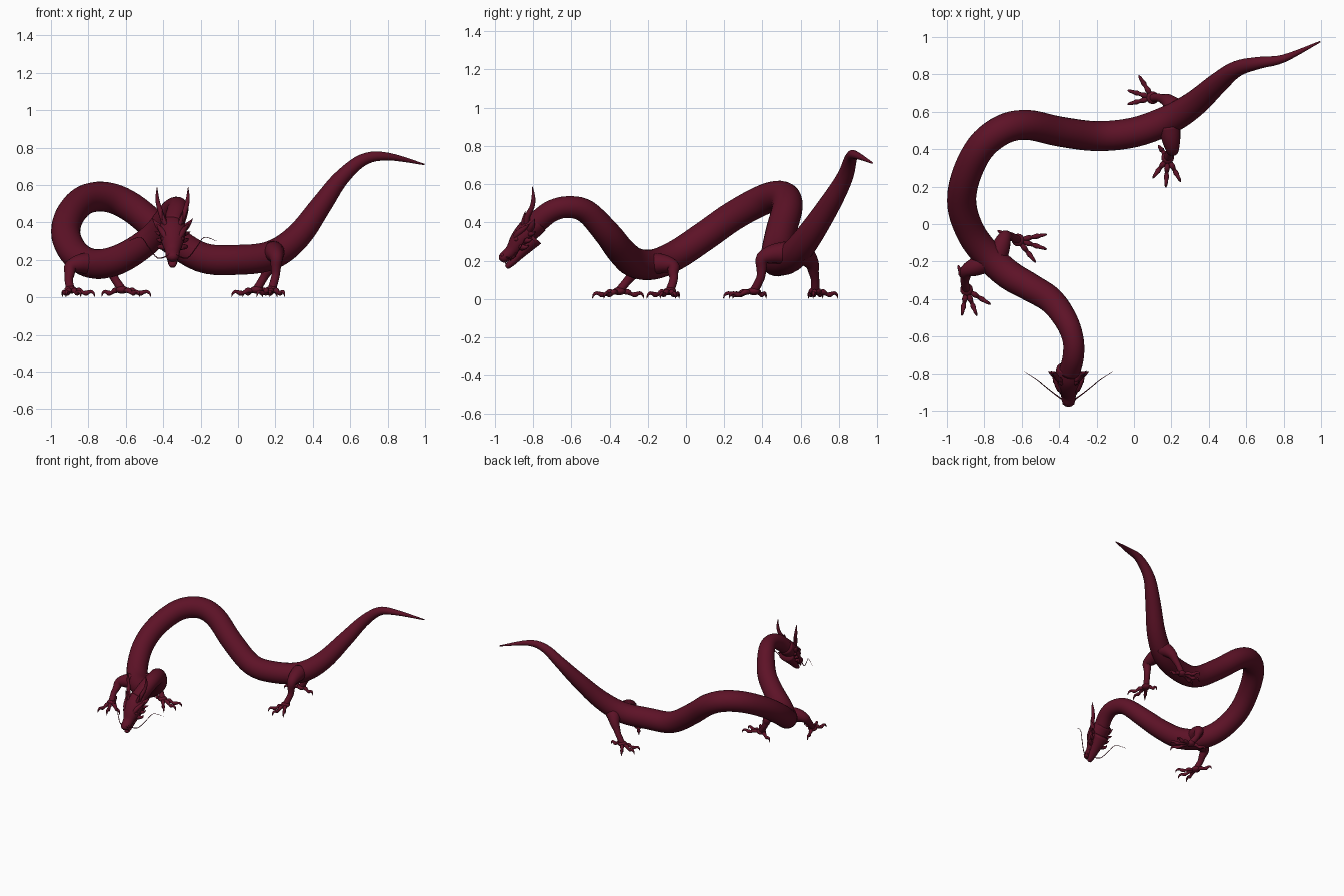
import bpy, bmesh, math
from mathutils import Vector

if "Cube" in bpy.data.objects:
    bpy.data.objects.remove(bpy.data.objects["Cube"], do_unlink=True)

skin = bpy.data.materials.new("dark_maroon_skin")
skin.use_nodes = True
maroon = (0.11, 0.006, 0.02, 1)
skin.diffuse_color = maroon
skin.node_tree.nodes["Principled BSDF"].inputs["Base Color"].default_value = maroon


def finish(name, bm):
    """Turn a bmesh into a smooth, coloured object."""
    bmesh.ops.recalc_face_normals(bm, faces=bm.faces)
    mesh = bpy.data.meshes.new(name)
    bm.to_mesh(mesh)
    bm.free()
    obj = bpy.data.objects.new(name, mesh)
    bpy.context.collection.objects.link(obj)
    mesh.materials.append(skin)
    for polygon in mesh.polygons:
        polygon.use_smooth = True
    return obj


def smooth_path(points, steps):
    """Catmull-Rom samples through points of (x, y, z, radius)."""
    knots = [Vector(p) for p in points]
    knots = [knots[0]] + knots + [knots[-1]]
    samples = []
    for a, b, c, d in zip(knots, knots[1:], knots[2:], knots[3:]):
        for i in range(steps):
            t = i / steps
            samples.append(0.5 * (2 * b + (c - a) * t + (2 * a - 5 * b + 4 * c - d) * t * t
                                  + (3 * b - a - 3 * c + d) * t ** 3))
    return samples + [knots[-1]]


def tube(name, points, sides=12, steps=4, widen=1.0):
    """Sweep a round section with changing radius along a smooth path."""
    samples = smooth_path(points, steps)
    centres = [s.to_3d() for s in samples]
    bm = bmesh.new()
    rings, side = [], None
    for i, centre in enumerate(centres):
        tangent = (centres[min(i + 1, len(centres) - 1)] - centres[max(i - 1, 0)]).normalized()
        if side is None:
            side = tangent.cross(Vector((0, 0, 1)))
            if side.length < 0.1:
                side = Vector((1, 0, 0))
        side = (side - tangent * side.dot(tangent)).normalized()
        normal = tangent.cross(side)
        radius = max(samples[i].w, 0.0008)
        ring = []
        for k in range(sides):
            angle = math.tau * k / sides
            offset = side * math.cos(angle) * widen + normal * math.sin(angle)
            ring.append(bm.verts.new(centre + offset * radius))
        rings.append(ring)
    for lower, upper in zip(rings, rings[1:]):
        for k in range(sides):
            n = (k + 1) % sides
            bm.faces.new((lower[k], lower[n], upper[n], upper[k]))
    bm.faces.new(rings[0])
    bm.faces.new(rings[-1])
    return finish(name, bm)


def ball(name, centre, size):
    bm = bmesh.new()
    bmesh.ops.create_uvsphere(bm, u_segments=16, v_segments=10, radius=1)
    for vert in bm.verts:
        vert.co = Vector(centre) + vert.co * Vector(size)
    return finish(name, bm)


# Body, from the neck to the tip of the tail
tube("body", [
    (-.345, -.79, .39, .057), (-.325, -.71, .455, .057), (-.325, -.62, .48, .057),
    (-.36, -.52, .455, .062), (-.44, -.41, .34, .07), (-.55, -.34, .25, .075),
    (-.67, -.27, .19, .079), (-.78, -.17, .18, .079), (-.87, -.05, .23, .078),
    (-.92, .1, .33, .078), (-.9, .25, .435, .078), (-.82, .41, .52, .079),
    (-.7, .505, .535, .08), (-.57, .53, .48, .08), (-.4, .495, .345, .08),
    (-.2, .47, .215, .08), (0, .49, .2, .08), (.18, .555, .225, .078),
    (.32, .64, .325, .07), (.45, .755, .5, .056), (.55, .83, .635, .043),
    (.67, .862, .735, .032), (.8, .885, .752, .021), (.995, .975, .71, .004),
], sides=24, steps=5)

# Head: skull with snout, and the lower jaw
HX = -.35
tube("skull_and_snout", [
    (HX, -.765, .4, .053), (HX, -.82, .36, .06), (HX, -.87, .305, .052),
    (HX, -.91, .252, .035), (HX, -.945, .222, .03), (HX, -.965, .208, .022),
    (HX, -.973, .202, .006)], sides=20, widen=1.2)
tube("lower_jaw", [
    (HX, -.79, .32, .045), (HX, -.87, .235, .027), (HX, -.91, .192, .02),
    (HX, -.935, .168, .013), (HX, -.94, .163, .004)], sides=16, widen=1.35)
ball("nose", (HX, -.955, .225), (.03, .016, .016))

# Paired head parts
for s, label in ((-1, "right"), (1, "left")):
    def at(dx, y, z, r):
        return (HX + s * dx, y, z, r)

    tube(label + "_horn", [
        at(.035, -.835, .38, .018), at(.055, -.83, .43, .015), at(.072, -.805, .48, .013),
        at(.082, -.798, .53, .01), at(.083, -.803, .588, .001)])
    tube(label + "_short_horn", [
        at(.03, -.85, .37, .014), at(.045, -.85, .41, .01), at(.055, -.84, .46, .001)])
    tube(label + "_brow", [
        at(.02, -.905, .29, .006), at(.045, -.885, .335, .016), at(.065, -.85, .365, .013),
        at(.085, -.82, .39, .002)])
    tube(label + "_ear", [
        at(.05, -.82, .36, .022), at(.08, -.805, .385, .015), at(.108, -.79, .42, .001)])
    for i in range(3):
        drop = i * .035
        tube(label + "_cheek_spike_" + str(i), [
            at(.045, -.825 - drop / 2, .34 - drop, .018),
            at(.073, -.805 - drop / 2, .34 - drop, .011),
            at(.095 - drop / 3, -.785 - drop / 2, .35 - drop, .001)], sides=8)
    tube(label + "_whisker", [
        at(.025, -.945, .222, .004), at(.08, -.905, .21, .003), at(.13, -.865, .27, .0025),
        at(.17, -.832, .32, .002), at(.235, -.79, .3, .001)], sides=6)
    ball(label + "_eye", (HX + s * .051, -.886, .312), (.012, .012, .012))
    ball(label + "_nostril", (HX + s * .022, -.958, .228), (.011, .011, .009))
    for i in range(3):
        y, z = -.945 + i * .025, .2 + i * .02
        tube(label + "_tooth_" + str(i), [
            at(.022 + i * .004, y, z, .006), at(.023 + i * .004, y + .004, z - .022, .001)],
            sides=6, steps=2)


def toe(name, palm, tip):
    """A knuckled toe ending in a hooked claw."""
    profile = [(0, .042, .018), (.2, .036, .012), (.36, .036, .015), (.5, .025, .010),
               (.64, .022, .014), (.76, .028, .010), (.86, .03, .009), (.95, .02, .006),
               (1, .001, .001)]
    tube(name, [(palm[0] + (tip[0] - palm[0]) * t, palm[1] + (tip[1] - palm[1]) * t, z, r)
                for t, z, r in profile], sides=8, steps=3)


# Legs: hip, knee, ankle, palm, then the toe tips with the rear toe last
legs = {
    "front_right": ((-.79, -.2, .18), (-.895, -.25, .16), (-.905, -.31, .09), (-.895, -.35),
                    [(-.92, -.49), (-.84, -.49), (-.765, -.43), (-.94, -.22)]),
    "front_left": ((-.74, -.19, .18), (-.69, -.07, .17), (-.66, -.065, .1), (-.62, -.085),
                   [(-.465, -.055), (-.465, -.135), (-.525, -.205), (-.73, -.035)]),
    "hind_right": ((.19, .52, .24), (.205, .4, .21), (.2, .39, .11), (.18, .355),
                   [(.1, .245), (.17, .195), (.25, .225), (.13, .42)]),
    "hind_left": ((.24, .6, .24), (.18, .66, .18), (.135, .675, .1), (.1, .675),
                  [(-.035, .64), (-.035, .715), (.025, .795), (.21, .665)]),
}
for label, (hip, knee, ankle, palm, tips) in legs.items():
    hip, knee, ankle = Vector(hip), Vector(knee), Vector(ankle)
    foot = Vector((*palm, .04))
    thigh = hip.lerp(knee, .55) + Vector((0, 0, .01))
    shin = knee.lerp(ankle, .5)
    tube(label + "_leg", [(*hip, .06), (*thigh, .05), (*knee, .036), (*shin, .027),
                          (*ankle, .022), (*foot, .023)], sides=16)
    ball(label + "_palm", foot, (.034, .034, .021))
    for i, tip in enumerate(tips):
        toe(label + "_toe_" + str(i), palm, tip)
